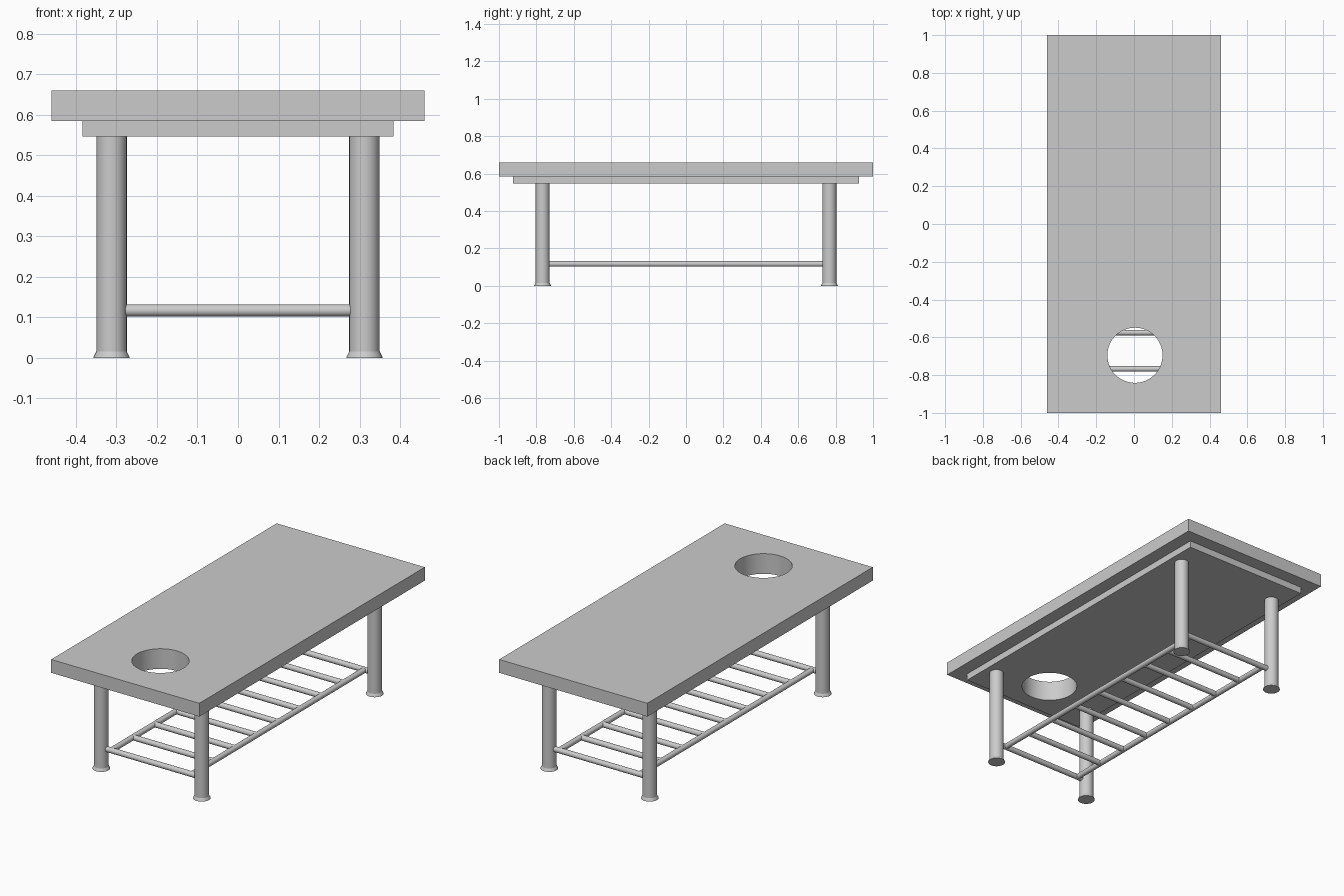
import bpy, math
from mathutils import Vector

if "Cube" in bpy.data.objects:
    bpy.data.objects.remove(bpy.data.objects["Cube"])

LEG_X, LEG_Y = 0.312, 0.767
RAIL_X, RAIL_Z, ROD_R = 0.25, 0.117, 0.015
RUNGS = 9


def slab(name, sx, sy, z0, z1, cutter):
    bpy.ops.mesh.primitive_cube_add(size=1, location=(0, 0, (z0 + z1) / 2))
    ob = bpy.context.object
    ob.name = name
    ob.scale = (sx, sy, z1 - z0)
    bpy.ops.object.transform_apply(location=False, rotation=False, scale=True)
    mod = ob.modifiers.new("face_hole", 'BOOLEAN')
    mod.operation = 'DIFFERENCE'
    mod.solver = 'EXACT'
    mod.object = cutter


def rod(name, a, b, r, verts=24):
    a, b = Vector(a), Vector(b)
    d = b - a
    bpy.ops.mesh.primitive_cylinder_add(
        vertices=verts, radius=r, depth=d.length, location=(a + b) / 2,
        rotation=d.to_track_quat('Z', 'Y').to_euler())
    ob = bpy.context.object
    ob.name = name
    bpy.ops.object.shade_smooth_by_angle(angle=math.radians(30))
    return ob


def lathe(name, profile, loc, n=32):
    # closed solid of revolution from (radius, height) pairs
    verts = [(r * math.cos(2 * math.pi * i / n), r * math.sin(2 * math.pi * i / n), z)
             for r, z in profile for i in range(n)]
    faces = [(k * n + i, k * n + (i + 1) % n, (k + 1) * n + (i + 1) % n, (k + 1) * n + i)
             for k in range(len(profile) - 1) for i in range(n)]
    faces.append(tuple(reversed(range(n))))
    faces.append(tuple(range(len(verts) - n, len(verts))))
    me = bpy.data.meshes.new(name)
    me.from_pydata(verts, [], faces)
    ob = bpy.data.objects.new(name, me)
    ob.location = loc
    bpy.context.collection.objects.link(ob)
    bpy.ops.object.select_all(action='DESELECT')
    ob.select_set(True)
    bpy.context.view_layer.objects.active = ob
    bpy.ops.object.shade_smooth_by_angle(angle=math.radians(25))


# Round face opening, cut through both slabs
cutter = rod("face_hole_cutter", (0.005, -0.695, 0.4), (0.005, -0.695, 0.8), 0.146, 64)
cutter.hide_render = True
cutter.display_type = 'WIRE'

# Padded top and the smaller board below it
slab("table_top", 0.92, 2.0, 0.585, 0.66, cutter)
slab("under_board", 0.768, 1.85, 0.547, 0.585, cutter)

# Legs with flared feet
for sx, side in ((-1, "left"), (1, "right")):
    for sy, end in ((-1, "front"), (1, "back")):
        lathe(f"{end}_{side}_leg",
              [(0.045, 0), (0.044, 0.003), (0.0375, 0.016), (0.0375, 0.547)],
              (sx * LEG_X, sy * LEG_Y, 0))

# Lower rack: side rails, end bars between legs, rungs between rails
for sx, side in ((-1, "left"), (1, "right")):
    rod(f"{side}_rail", (sx * RAIL_X, -LEG_Y, RAIL_Z), (sx * RAIL_X, LEG_Y, RAIL_Z), ROD_R)
for i in range(RUNGS):
    y = -LEG_Y + 2 * LEG_Y * i / (RUNGS - 1)
    is_end = i in (0, RUNGS - 1)
    x = LEG_X - 0.02 if is_end else RAIL_X
    rod("end_bar" if is_end else "rung", (-x, y, RAIL_Z), (x, y, RAIL_Z), ROD_R)
